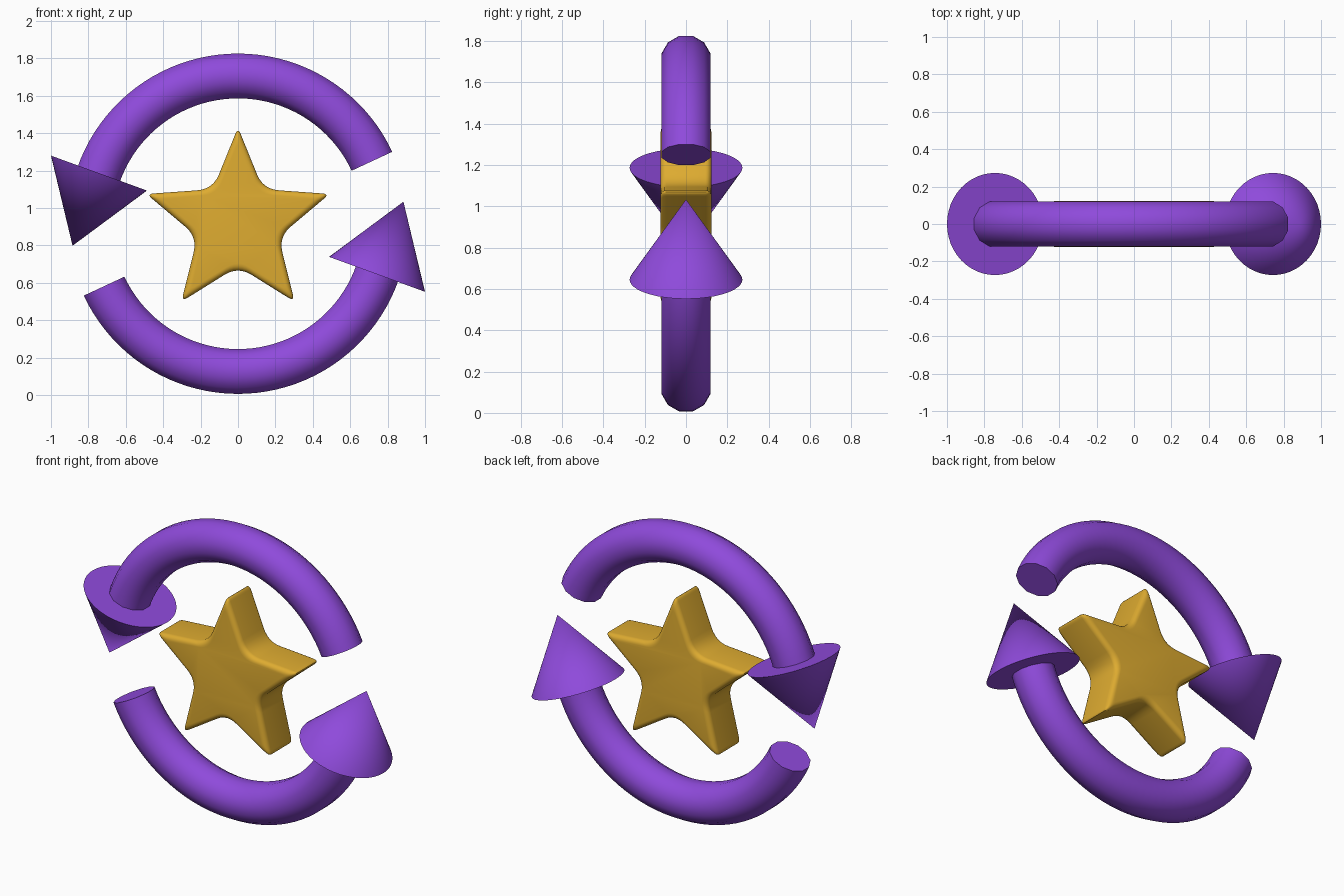
import bpy, bmesh, math
from mathutils import Vector

if "Cube" in bpy.data.objects:
    bpy.data.objects.remove(bpy.data.objects["Cube"])

CZ = 0.916            # height of the shared centre
RING_R, TUBE_R = 0.79, 0.124
START, END = math.radians(25), math.radians(161)


def material(name, rgb):
    m = bpy.data.materials.new(name)
    m.diffuse_color = (*rgb, 1)
    m.use_nodes = True
    m.node_tree.nodes["Principled BSDF"].inputs["Base Color"].default_value = m.diffuse_color
    return m


purple = material("purple", (0.275, 0.069, 0.71))
gold = material("gold", (0.73, 0.41, 0.03))


def loft(name, rings, mat, angle, tip=None):
    """Skin closed rings of points; cap the ends, or close the last on a tip."""
    bm = bmesh.new()
    vs = [[bm.verts.new(p) for p in ring] for ring in rings]
    n = len(vs[0])
    for a, b in zip(vs, vs[1:]):
        for i in range(n):
            bm.faces.new((a[i], a[(i + 1) % n], b[(i + 1) % n], b[i]))
    bm.faces.new(vs[0])
    if tip is None:
        bm.faces.new(vs[-1])
    else:
        t = bm.verts.new(tip)
        for i in range(n):
            bm.faces.new((vs[-1][i], vs[-1][(i + 1) % n], t))
    bmesh.ops.recalc_face_normals(bm, faces=bm.faces)
    me = bpy.data.meshes.new(name)
    bm.to_mesh(me)
    bm.free()
    me.materials.append(mat)
    ob = bpy.data.objects.new(name, me)
    bpy.context.collection.objects.link(ob)
    bpy.ops.object.select_all(action='DESELECT')
    ob.select_set(True)
    bpy.context.view_layer.objects.active = ob
    bpy.ops.object.shade_smooth_by_angle(angle=math.radians(angle))
    return ob


def circle(centre, radial, r, n, phase=0.0):
    """Circle in the plane of the radial direction and the y axis."""
    out = []
    for i in range(n):
        a = 2 * math.pi * (i + phase) / n
        out.append(centre + radial * (r * math.cos(a)) + Vector((0, r * math.sin(a), 0)))
    return out


# Two curved arrows, half a turn apart
for label, turn in (("upper", 0.0), ("lower", math.pi)):
    mid = Vector((0, 0, CZ))
    rings = []
    for k in range(41):
        t = START + (END - START) * k / 40 + turn
        d = Vector((math.cos(t), 0, math.sin(t)))
        rings.append(circle(mid + d * RING_R, d, TUBE_R, 12, 0.5))
    loft(label + "_arrow_shaft", rings, purple, 50)

    t = math.radians(160) + turn
    d = Vector((math.cos(t), 0, math.sin(t)))
    along = Vector((-math.sin(t), 0, math.cos(t)))
    base = mid + d * (RING_R + 0.001)
    loft(label + "_arrow_head", [circle(base, d, 0.273, 48)], purple, 50,
         tip=base + along * 0.413)


# Star outline with rounded tips and filleted inner corners
def star_outline(outer=0.515, inner=0.228, steps=6):
    corners = []
    for i in range(10):
        a = math.pi / 2 + i * math.pi / 5
        r = inner if i % 2 else outer
        corners.append(Vector((r * math.cos(a), r * math.sin(a))))
    pts = []
    for i, c in enumerate(corners):
        cut = 0.085 if i % 2 else 0.04
        p = c + (corners[i - 1] - c).normalized() * cut
        q = c + (corners[(i + 1) % 10] - c).normalized() * cut
        for s in range(steps + 1):
            u = s / steps
            pts.append(p * (1 - u) ** 2 + c * (2 * u * (1 - u)) + q * u ** 2)
    return pts


# Thick star, its rims rounded by shrinking the outline towards both faces
outline = star_outline()
HALF, ROUND, SHRINK = 0.124, 0.03, 0.15
rim = [(HALF - ROUND + ROUND * math.sin(a), 1 - SHRINK * (1 - math.cos(a)))
       for a in (math.pi / 2 * k / 5 for k in range(6))]
layers = [(-y, s) for y, s in reversed(rim)] + rim
loft("star", [[Vector((p.x * s, y, CZ + p.y * s)) for p in outline]
              for y, s in layers], gold, 40)
